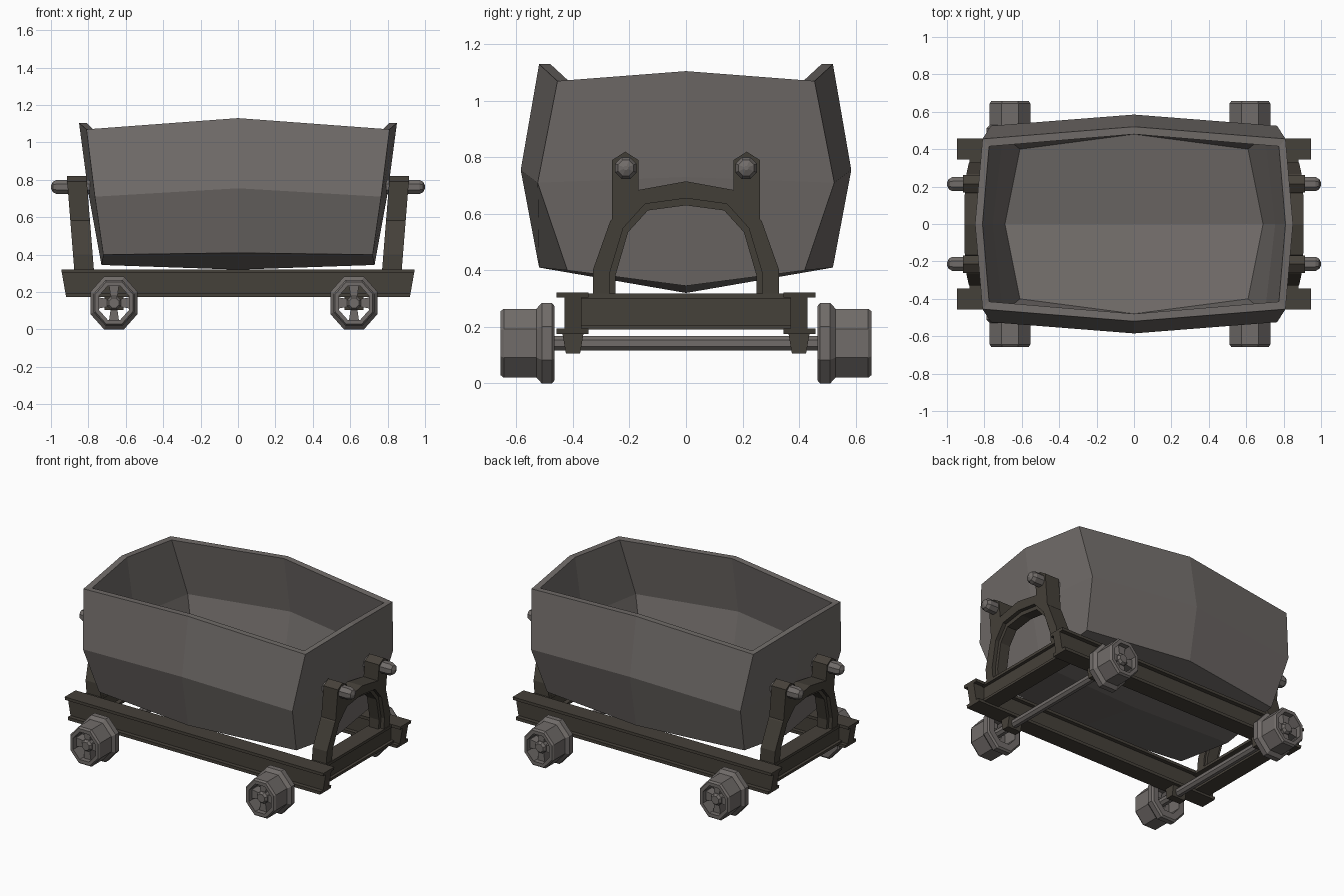
import bpy, bmesh, math
from mathutils import Vector

cube = bpy.data.objects.get("Cube")
if cube:
    bpy.data.objects.remove(cube, do_unlink=True)


def material(name, rgb):
    m = bpy.data.materials.new(name)
    m.use_nodes = True
    m.diffuse_color = (*rgb, 1)
    m.node_tree.nodes["Principled BSDF"].inputs["Base Color"].default_value = (*rgb, 1)
    return m


STEEL = material("worn_grey_steel", (0.165, 0.15, 0.142))
IRON = material("dark_brown_iron", (0.06, 0.052, 0.041))


def finish(name, bm, mat, mirror=None):
    bmesh.ops.recalc_face_normals(bm, faces=bm.faces)
    mesh = bpy.data.meshes.new(name)
    bm.to_mesh(mesh)
    bm.free()
    mesh.materials.append(mat)
    ob = bpy.data.objects.new(name, mesh)
    bpy.context.collection.objects.link(ob)
    if mirror:
        mod = ob.modifiers.new("mirror", 'MIRROR')
        mod.use_axis = mirror
    return ob


def bridge(bm, a, b):
    n = len(a)
    for i in range(n):
        j = (i + 1) % n
        bm.faces.new((a[i], a[j], b[j], b[i]))


def prism(name, profile, xa, xb, lean_a=0, lean_b=0, mat=IRON, mirror=(True, True, False)):
    """Extrude a (y, z) profile along x; ends may lean with height."""
    bm = bmesh.new()
    a = [bm.verts.new((xa + lean_a * z, y, z)) for y, z in profile]
    b = [bm.verts.new((xb + lean_b * z, y, z)) for y, z in profile]
    bridge(bm, a, b)
    bm.faces.new(a)
    bm.faces.new(b)
    return finish(name, bm, mat, mirror)


def rect(y0, y1, z0, z1):
    return [(y0, z0), (y1, z0), (y1, z1), (y0, z1)]


def lathe(name, profile, centre, axis, sides=8, stretch=1, closed=False, mat=STEEL, mirror=None):
    """Spin (radius, distance) pairs around the x or y axis."""
    bm = bmesh.new()
    rings = []
    for r, d in profile:
        ring = []
        for i in range(sides):
            t = math.tau * (i + 0.5) / sides
            u, w = r * math.cos(t) * stretch, r * math.sin(t)
            p = (d, u, w) if axis == 'x' else (u, d, w)
            ring.append(bm.verts.new(Vector(centre) + Vector(p)))
        rings.append(ring)
    for a, b in zip(rings, rings[1:]):
        bridge(bm, a, b)
    if closed:
        bridge(bm, rings[-1], rings[0])
    else:
        bm.faces.new(rings[0])
        bm.faces.new(rings[-1])
    return finish(name, bm, mat, mirror)


# Tub: each ring is given by its corner, side middle and end middle
def tub_ring(bm, corner, side, end):
    (cx, cy, cz), (sy, sz), (ex, ez) = corner, side, end
    pts = [(ex, 0, ez), (cx, cy, cz), (0, sy, sz), (-cx, cy, cz),
           (-ex, 0, ez), (-cx, -cy, cz), (0, -sy, sz), (cx, -cy, cz)]
    return [bm.verts.new(p) for p in pts]


bm = bmesh.new()
rings = [tub_ring(bm, *r) for r in [
    ((0.72, 0.42, 0.40), (0.52, 0.41), (0.73, 0.345)),
    ((0.765, 0.525, 0.71), (0.585, 0.755), (0.80, 0.73)),
    ((0.81, 0.455, 1.07), (0.52, 1.13), (0.85, 1.105)),
    ((0.775, 0.415, 1.07), (0.48, 1.13), (0.81, 1.105)),
    ((0.70, 0.475, 0.71), (0.545, 0.755), (0.755, 0.73)),
    ((0.61, 0.40, 0.44), (0.48, 0.45), (0.69, 0.385))]]
for a, b in zip(rings, rings[1:]):
    bridge(bm, a, b)
for ring, z in ((rings[0], 0.32), (rings[-1], 0.36)):
    mid = bm.verts.new((0, 0, z))
    for i in range(0, 8, 2):
        bm.faces.new((ring[i], ring[i + 1], ring[(i + 2) % 8], mid))
        # the quads run end-middle, corner, side-middle, keel or reverse
finish("tub", bm, STEEL)

# Chassis: I-section side beams with raked ends
prism("beam_web", rect(0.37, 0.43, 0.19, 0.31), 0, 0.888, 0, 0.178)
prism("beam_top_flange", rect(0.345, 0.458, 0.303, 0.322), 0, 0.888, 0, 0.178)
prism("beam_bottom_flange", rect(0.345, 0.458, 0.175, 0.195), 0, 0.888, 0, 0.178)

# Cross beams at both ends
ends_only = (True, False, False)
prism("cross_beam", rect(-0.38, 0.38, 0.2, 0.31), 0.80, 0.86, mirror=ends_only)
prism("cross_beam_top_flange", rect(-0.38, 0.38, 0.30, 0.318), 0.77, 0.88, mirror=ends_only)
prism("cross_beam_bottom_flange", rect(-0.38, 0.38, 0.19, 0.206), 0.77, 0.88, mirror=ends_only)

# Support arches that lean outwards, with a thinner inner lip
outer = [(0.33, 0.315), (0.33, 0.40), (0.268, 0.575), (0.165, 0.685), (0, 0.715)]
middle = [(0.27, 0.315), (0.27, 0.39), (0.222, 0.55), (0.145, 0.635), (0, 0.655)]
inner = [(0.25, 0.315), (0.25, 0.38), (0.205, 0.535), (0.135, 0.612), (0, 0.63)]
prism("arch", outer + middle[::-1], 0.745, 0.85, 0.08, 0.08)
prism("arch_lip", middle + inner[::-1], 0.755, 0.825, 0.08, 0.08)
post = [(0.262, 0.56), (0.262, 0.79), (0.215, 0.82), (0.168, 0.79), (0.168, 0.66)]
prism("arch_post", post, 0.745, 0.85, 0.08, 0.08)

# Pivot pins through the posts
lathe("pivot_pin", [(0.041, 0.79), (0.041, 0.97), (0.03, 0.99), (0.008, 1.0)],
      (0, 0.213, 0.762), 'x', mirror=(True, True, False))

# Wheelsets
both_sides = (False, True, False)
AXLE_Z = 0.142
for label, wx in (("right", -0.663), ("left", 0.62)):
    lathe(label + "_axle", [(0.028, -0.6), (0.028, 0.6)], (wx, 0, AXLE_Z), 'y')
    lathe(label + "_wheel_rim",
          [(0.098, 0.465), (0.142, 0.465), (0.154, 0.475), (0.154, 0.51), (0.132, 0.53),
           (0.132, 0.645), (0.122, 0.657), (0.098, 0.657)],
          (wx, 0, AXLE_Z), 'y', stretch=0.89, closed=True, mirror=both_sides)
    lathe(label + "_wheel_hub", [(0.04, 0.54), (0.04, 0.63), (0.028, 0.645)],
          (wx, 0, AXLE_Z), 'y', mirror=both_sides)
    # four spokes, widening towards the rim
    bm = bmesh.new()
    for k in range(4):
        t = k * math.pi / 2
        c, s = math.cos(t), math.sin(t)
        loops = []
        for y in (0.56, 0.625):
            loops.append([bm.verts.new((wx + 0.89 * (u * c - v * s), y, AXLE_Z + u * s + v * c))
                          for u, v in ((0.02, -0.018), (0.095, -0.03), (0.095, 0.03), (0.02, 0.018))])
        bridge(bm, *loops)
        for loop in loops:
            bm.faces.new(loop)
    finish(label + "_wheel_spokes", bm, STEEL, both_sides)
    # axle box under the beam
    prism(label + "_axle_box", [(0.375, 0.105), (0.425, 0.105), (0.438, 0.18), (0.362, 0.18)],
          wx - 0.05, wx + 0.05, mirror=both_sides)
